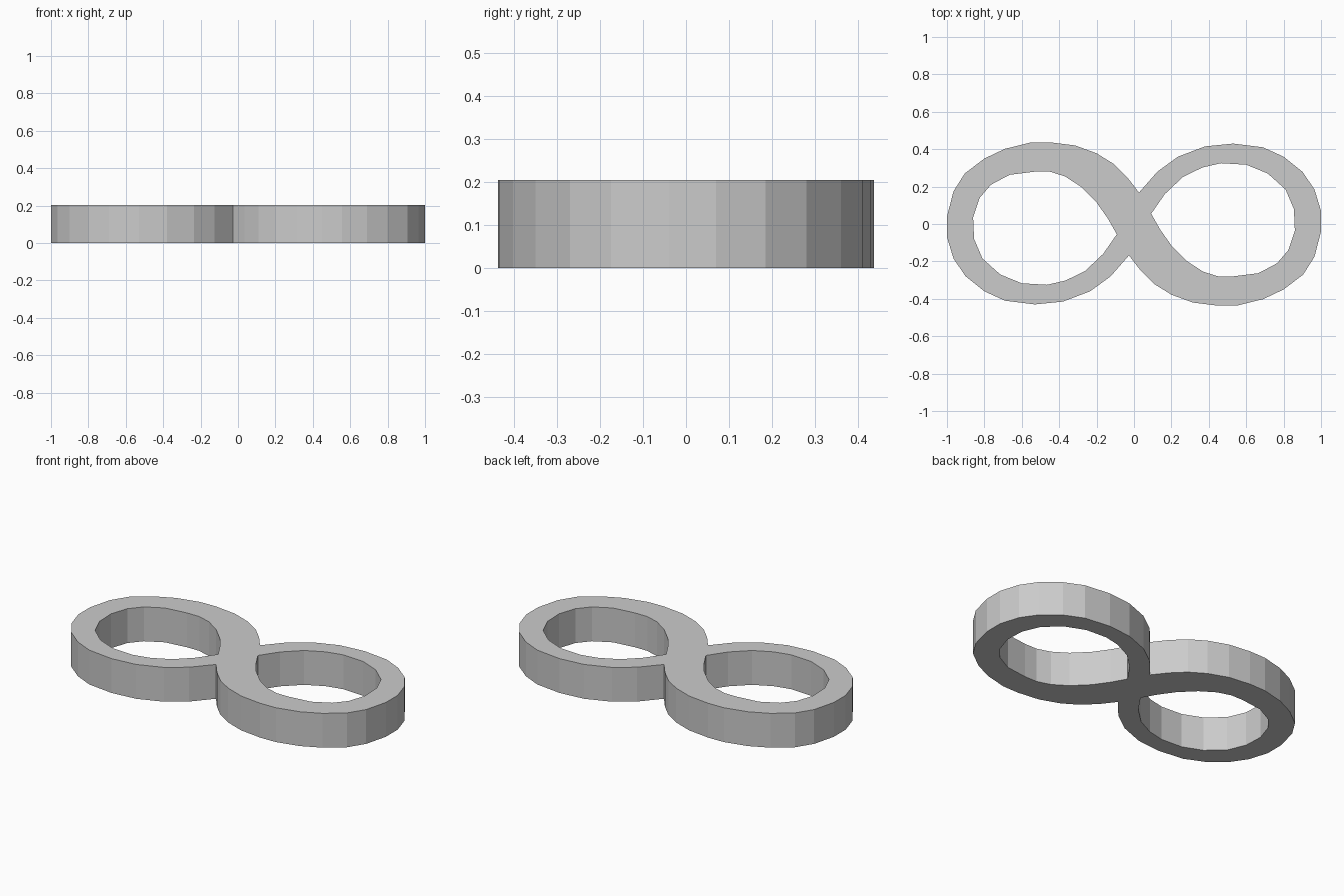
import bpy

if "Cube" in bpy.data.objects:
    bpy.data.objects.remove(bpy.data.objects["Cube"])

HEIGHT = 0.204

# Outer edge of the left loop, from the top notch counterclockwise to the bottom notch
outer_half = [
    (0.027, 0.168), (-0.035, 0.248), (-0.11, 0.322), (-0.2, 0.378), (-0.315, 0.42),
    (-0.45, 0.437), (-0.555, 0.435), (-0.69, 0.402), (-0.8, 0.35), (-0.905, 0.27),
    (-0.965, 0.175), (-1.0, 0.04), (-1.0, -0.07), (-0.965, -0.185), (-0.9, -0.28),
    (-0.8, -0.36), (-0.69, -0.41), (-0.53, -0.43), (-0.38, -0.415), (-0.235, -0.36),
    (-0.125, -0.28),
]

# Teardrop opening of the left loop
hole = [
    (-0.53, 0.28), (-0.45, 0.28), (-0.37, 0.255), (-0.285, 0.2), (-0.2, 0.115),
    (-0.14, 0.03), (-0.092, -0.055), (-0.165, -0.16), (-0.26, -0.25), (-0.365, -0.302),
    (-0.465, -0.325), (-0.6, -0.317), (-0.715, -0.27), (-0.81, -0.185), (-0.855, -0.08),
    (-0.86, 0.035), (-0.825, 0.14), (-0.765, 0.21), (-0.665, 0.263),
]


def half_turn(points):
    return [(-x, -y) for x, y in points]


def add_outline(curve, points):
    spline = curve.splines.new('POLY')
    spline.points.add(len(points) - 1)
    for p, (x, y) in zip(spline.points, points):
        p.co = (x, y, 0, 1)
    spline.use_cyclic_u = True
    spline.use_smooth = False


# Figure-eight band: filled outline with two openings, extruded upward
curve = bpy.data.curves.new("figure_eight_band", 'CURVE')
curve.dimensions = '2D'
curve.fill_mode = 'BOTH'
curve.extrude = HEIGHT / 2
add_outline(curve, outer_half + half_turn(outer_half))
add_outline(curve, hole)
add_outline(curve, half_turn(hole))

band = bpy.data.objects.new("figure_eight_band", curve)
band.location.z = HEIGHT / 2
bpy.context.collection.objects.link(band)

# Convert to a flat-shaded mesh
bpy.context.view_layer.objects.active = band
band.select_set(True)
bpy.ops.object.convert(target='MESH')
bpy.ops.object.shade_flat()
